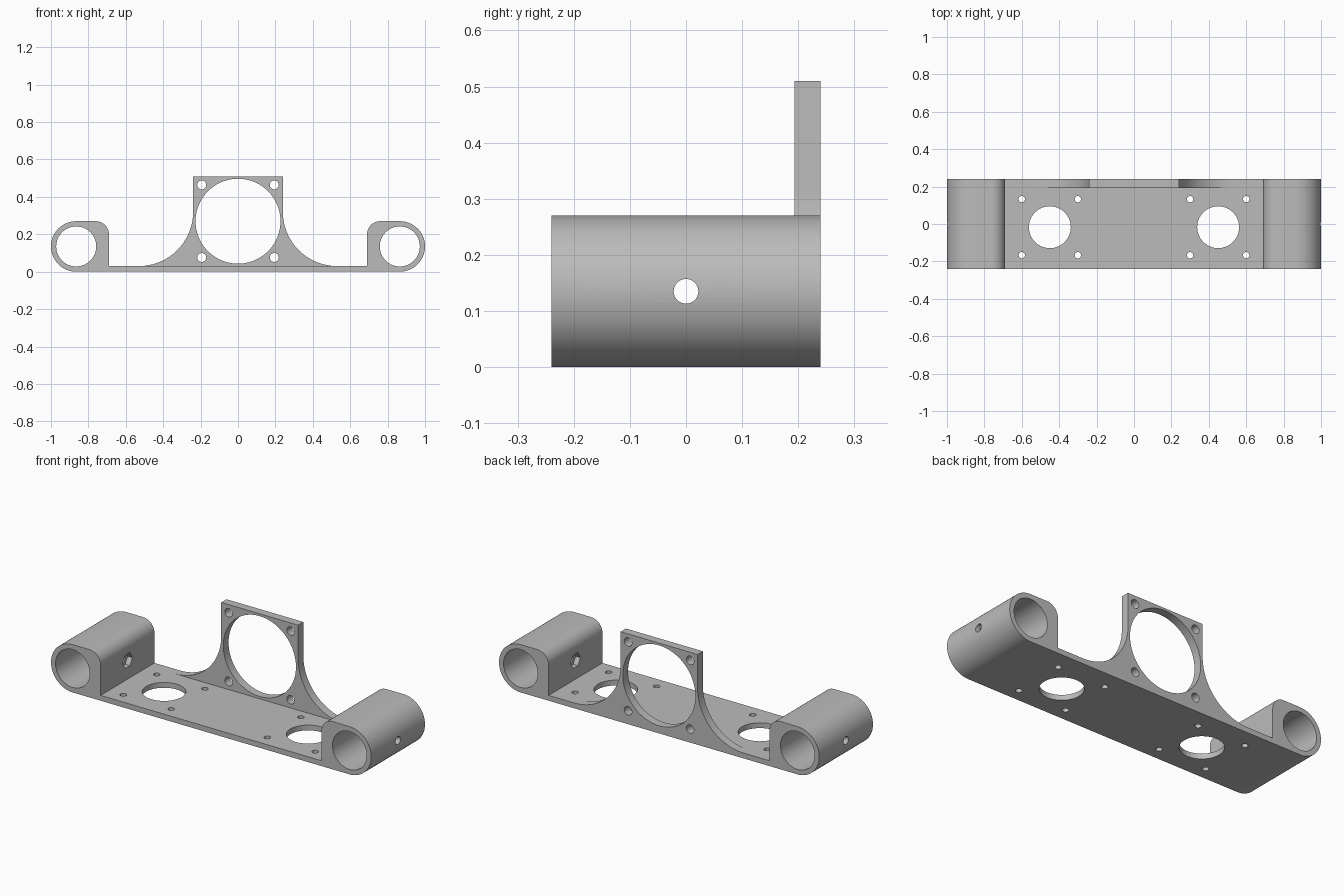
import bpy, bmesh, math
from mathutils import Matrix, Vector

cube = bpy.data.objects.get("Cube")
if cube:
    bpy.data.objects.remove(cube, do_unlink=True)

grey = bpy.data.materials.new("matte grey")
grey.use_nodes = True
grey.diffuse_color = (0.5, 0.5, 0.5, 1)
grey.node_tree.nodes["Principled BSDF"].inputs["Base Color"].default_value = (0.5, 0.5, 0.5, 1)

DEPTH = 0.24       # half depth of the bracket
BASE = 0.03        # base thickness
END_X, END_R = 0.865, 0.135
FAN_Z = 0.27


def arc(cx, cz, r, a0, a1, n=24):
    """Points on an arc in the xz plane, angles in degrees."""
    angles = [math.radians(a0 + (a1 - a0) * i / n) for i in range(n + 1)]
    return [(cx + r * math.cos(a), cz + r * math.sin(a)) for a in angles]


def extrude(name, half, y0, y1):
    """Mirror a half outline in x and extrude it along y."""
    outline = half + [(-x, z) for x, z in reversed(half)]
    bm = bmesh.new()
    face = bm.faces.new([bm.verts.new((x, y0, z)) for x, z in outline])
    ext = bmesh.ops.extrude_face_region(bm, geom=[face])
    verts = [v for v in ext["geom"] if isinstance(v, bmesh.types.BMVert)]
    bmesh.ops.translate(bm, verts=verts, vec=(0, y1 - y0, 0))
    bmesh.ops.recalc_face_normals(bm, faces=bm.faces)
    mesh = bpy.data.meshes.new(name)
    bm.to_mesh(mesh)
    bm.free()
    obj = bpy.data.objects.new(name, mesh)
    bpy.context.collection.objects.link(obj)
    mesh.materials.append(grey)
    return obj


def add_drill(bm, centre, axis, r, length, sides=48):
    rot = Vector((0, 0, 1)).rotation_difference(Vector(axis)).to_matrix().to_4x4()
    bmesh.ops.create_cone(bm, cap_ends=True, segments=sides, radius1=r, radius2=r,
                          depth=length, matrix=Matrix.Translation(centre) @ rot)


def cut(obj, drills):
    """Subtract one group of separate drills from an object."""
    bm = bmesh.new()
    for d in drills:
        add_drill(bm, *d)
    mesh = bpy.data.meshes.new("drills")
    bm.to_mesh(mesh)
    bm.free()
    mesh.materials.append(grey)
    tool = bpy.data.objects.new("drills", mesh)
    tool.hide_render = True
    bpy.context.collection.objects.link(tool)
    mod = obj.modifiers.new("holes", "BOOLEAN")
    mod.operation, mod.solver, mod.object = "DIFFERENCE", "EXACT", tool
    bpy.context.view_layer.objects.active = obj
    bpy.ops.object.modifier_apply(modifier=mod.name)
    bpy.data.objects.remove(tool, do_unlink=True)


def smooth(obj):
    bpy.ops.object.select_all(action="DESELECT")
    obj.select_set(True)
    bpy.context.view_layer.objects.active = obj
    bpy.ops.object.shade_smooth_by_angle(angle=math.radians(30))


X, Y, Z = (1, 0, 0), (0, 1, 0), (0, 0, 1)

# Base with a rod holder at each end
holder = arc(END_X, END_R, END_R, -90, 90, 40)
holder += arc(0.76, 0.2, 0.07, 90, 180, 14) + [(0.69, BASE)]
base = extrude("base_with_rod_holders", holder, -DEPTH, DEPTH)

# Rod bores, large base holes and their screw holes
holes = []
for s in (-1, 1):
    holes.append(((s * END_X, 0, END_R), Y, 0.107, 1, 64))
    holes.append(((s * 0.45, -0.017, 0), Z, 0.112, 0.2, 64))
    for x in (0.3, 0.6):
        for y in (-0.167, 0.133):
            holes.append(((s * x, y, 0), Z, 0.017, 0.2, 24))
cut(base, holes)

# Set screw holes across the holders, with hexagonal nut pockets inside
cut(base, [((s * END_X, 0, END_R), X, 0.022, 0.5, 32) for s in (-1, 1)])
cut(base, [((s * 0.69, 0, END_R), X, 0.043, 0.06, 6) for s in (-1, 1)])
smooth(base)

# Upright fan plate with concave flanks
flank = arc(0.53, 0.32, 0.29, 270, 180, 32) + [(0.24, 0.51)]
plate = extrude("fan_plate", flank, 0.193, DEPTH)
fan = [((0, 0.2, FAN_Z), Y, 0.227, 0.4, 96)]
for x in (-0.194, 0.194):
    for z in (-0.194, 0.194):
        fan.append(((x, 0.2, FAN_Z + z), Y, 0.024, 0.4, 32))
cut(plate, fan)
smooth(plate)
